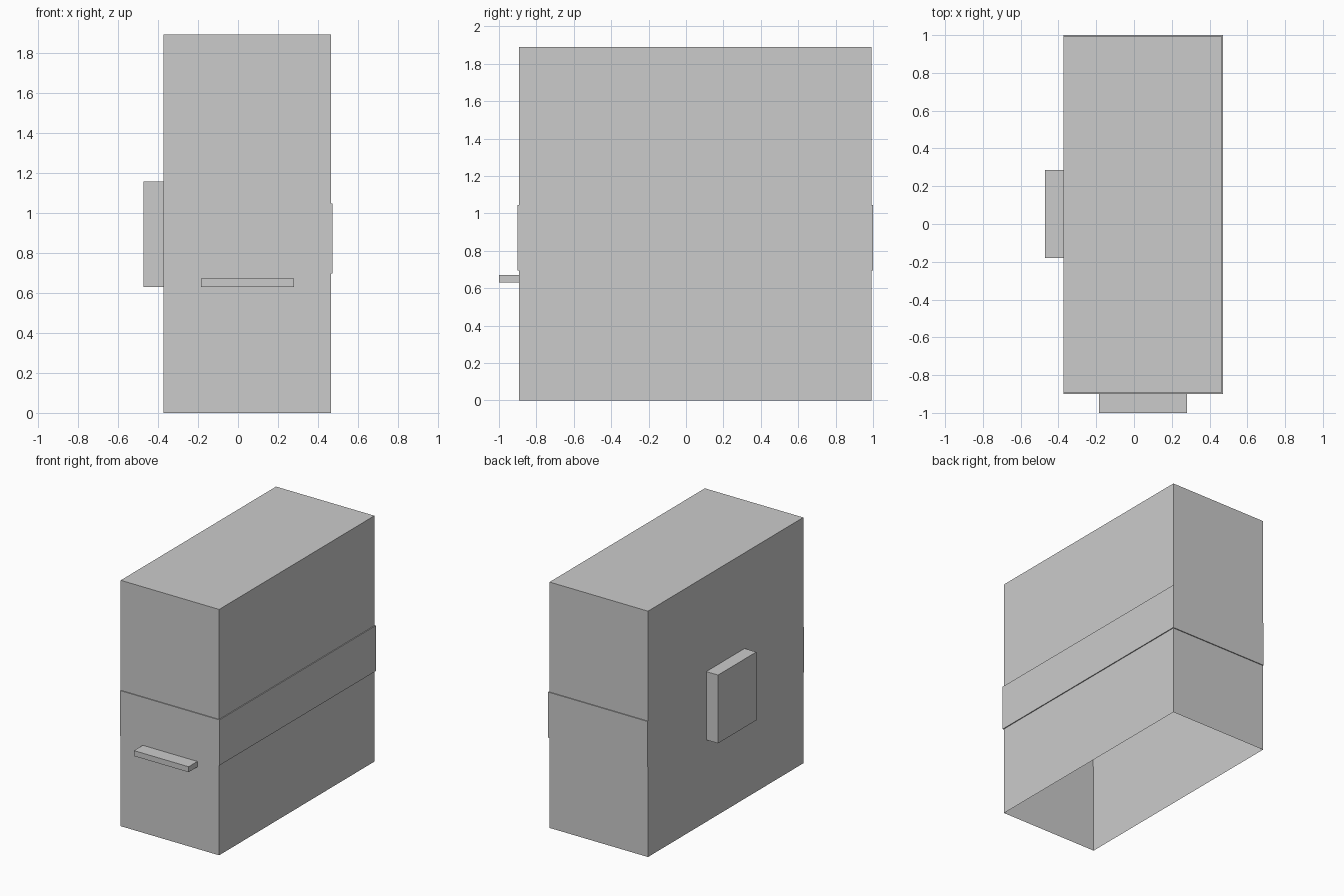
import bpy, bmesh

if "Cube" in bpy.data.objects:
    bpy.data.objects.remove(bpy.data.objects["Cube"])

X0, X1 = -0.372, 0.465      # left and right walls
Y0, Y1 = -0.893, 0.993      # front and back walls
TOP = 1.89
BAND_LOW, BAND_HIGH, OUT, ROWS = 0.695, 1.045, 0.007, 4


def finish(bm, name):
    mesh = bpy.data.meshes.new(name)
    bm.to_mesh(mesh)
    bm.free()
    ob = bpy.data.objects.new(name, mesh)
    bpy.context.collection.objects.link(ob)
    return ob


def box(name, lo, hi):
    bm = bmesh.new()
    bmesh.ops.create_cube(bm, size=1)
    for v in bm.verts:
        v.co = [lo[i] if v.co[i] < 0 else hi[i] for i in range(3)]
    return finish(bm, name)


# Body: wall rings from the open bottom up; the band steps out on three sides
levels = [(0, 0), (BAND_LOW, 0)]
levels += [(BAND_LOW + (BAND_HIGH - BAND_LOW) * i / ROWS, OUT) for i in range(ROWS + 1)]
levels += [(BAND_HIGH, 0), (TOP, 0)]

bm = bmesh.new()
rings = [[bm.verts.new(p) for p in ((X0, Y0 - d, z), (X1 + d, Y0 - d, z),
                                    (X1 + d, Y1 + d, z), (X0, Y1 + d, z))]
         for z, d in levels]
panels = []
for i, (a, b) in enumerate(zip(rings, rings[1:])):
    stepped = levels[i][1] and levels[i + 1][1]
    for s in range(4):
        n = (s + 1) % 4
        if s == 3 and levels[i][0] == levels[i + 1][0]:
            continue            # the left wall has no step
        f = bm.faces.new((a[s], a[n], b[n], b[s]))
        if stepped and s < 3:
            panels.append(f)
bm.faces.new(rings[-1])

# Shallow recessed strips in the band
bmesh.ops.inset_individual(bm, faces=panels, thickness=0.009, depth=-0.005)
finish(bm, "body")

# Block on the left wall and ledge on the front
box("side_block", (-0.472, -0.18, 0.63), (X0, 0.285, 1.155))
box("front_ledge", (-0.185, -1.0, 0.63), (0.28, Y0, 0.672))
